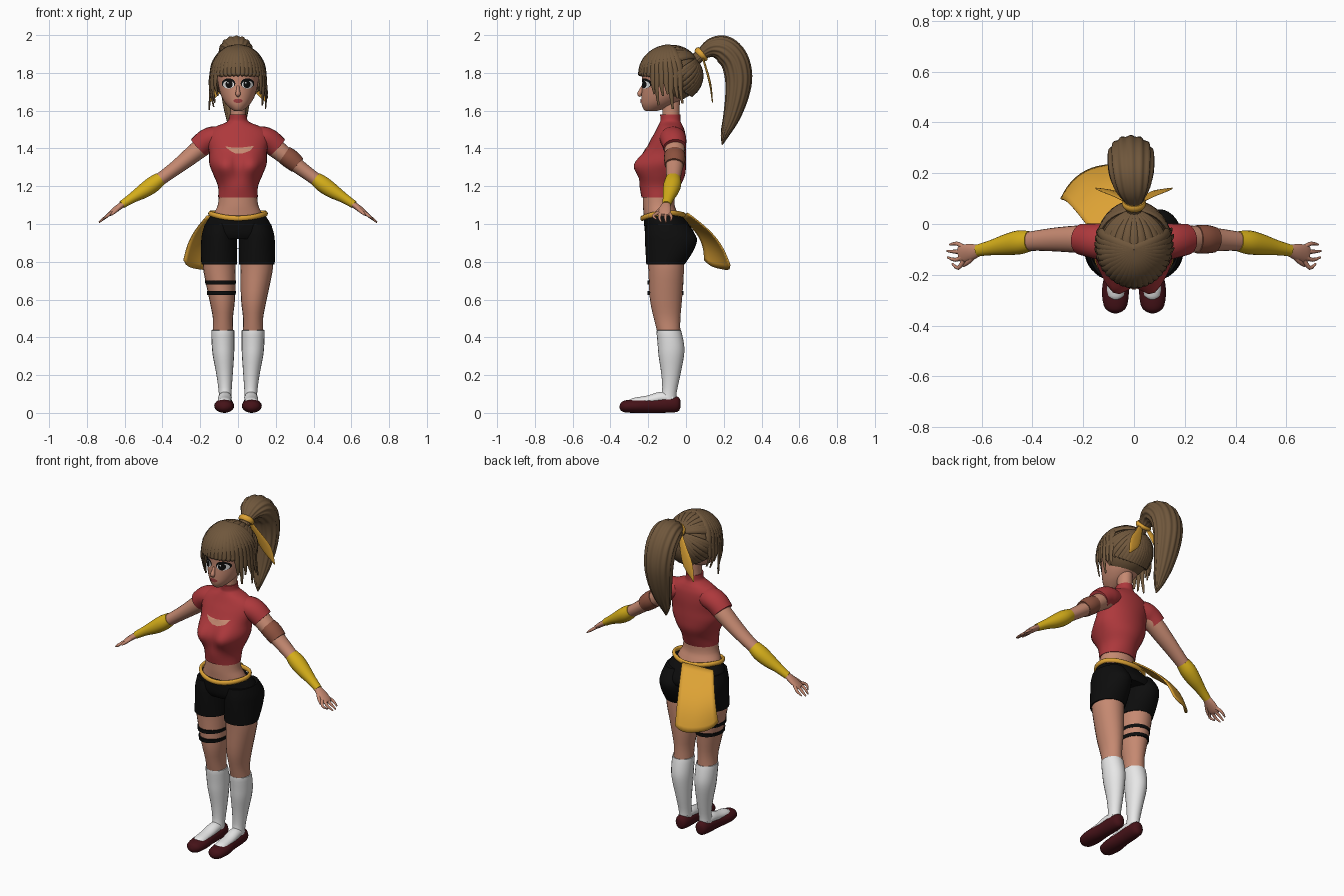
import bpy, bmesh, math, random
from mathutils import Vector
from mathutils.bvhtree import BVHTree

random.seed(4)
if "Cube" in bpy.data.objects:
    bpy.data.objects.remove(bpy.data.objects["Cube"])


def material(name, *rgb):
    m = bpy.data.materials.new(name)
    m.use_nodes = True
    m.diffuse_color = (*rgb, 1)
    m.node_tree.nodes["Principled BSDF"].inputs["Base Color"].default_value = (*rgb, 1)
    return m


SKIN = material("skin", .56, .25, .165)
HAIR = material("brown hair", .16, .095, .045)
RED = material("red cloth", .42, .04, .045)
BLACK = material("black", .004, .004, .004)
GOLD = material("golden cloth", .72, .36, .035)
YELLOW = material("yellow wrap", .66, .42, .01)
WHITE = material("white", .85, .85, .85)
MAROON = material("maroon leather", .06, .006, .009)
BROWN = material("brown leather", .27, .085, .05)
LIPS = material("lip red", .33, .05, .05)
X, Y, Z = Vector((1, 0, 0)), Vector((0, 1, 0)), Vector((0, 0, 1))


def finish(name, bm, mat):
    bmesh.ops.recalc_face_normals(bm, faces=bm.faces)
    me = bpy.data.meshes.new(name)
    bm.to_mesh(me)
    bm.free()
    me.materials.append(mat)
    me.shade_smooth()
    me.set_sharp_from_angle(angle=math.radians(50))
    ob = bpy.data.objects.new(name, me)
    bpy.context.collection.objects.link(ob)
    return ob


def spline(rows, sub, closed):
    """Smooth curve passing through every row."""
    rows = [Vector(r) for r in rows]
    k, out = len(rows), []
    at = lambda i: rows[i % k] if closed else rows[min(max(i, 0), k - 1)]
    for i in range(k if closed else k - 1):
        a, b, c, d = (at(i + j) for j in (-1, 0, 1, 2))
        for s in range(sub):
            t = s / sub
            out.append(b + (c - a) * (t / 2) + (a * 2 - b * 5 + c * 4 - d) * (t * t / 2)
                       + (b * 3 - a - c * 3 + d) * (t ** 3 / 2))
    return out if closed else out + [rows[-1]]


def loft(name, rows, mat, ref=Z, n=20, sub=3, flat=False, closed=False, ripple=0, waves=0):
    """Tube through rows of (x, y, z, half width, half depth)."""
    pts = spline(rows, sub, closed)
    bm, rings, k = bmesh.new(), [], len(pts)
    for i, p in enumerate(pts):
        c = Vector(p[:3])
        nxt = pts[(i + 1) % k if closed else min(i + 1, k - 1)]
        prv = pts[i - 1 if closed else max(i - 1, 0)]
        t = Z if flat else (Vector(nxt[:3]) - Vector(prv[:3])).normalized()
        u = (ref(c) if callable(ref) else ref).cross(t).normalized()
        v = t.cross(u)
        ring = []
        for j in range(n):
            q = math.tau * j / n
            g = 1 + ripple * math.cos(waves * q)
            ring.append(bm.verts.new(c + u * max(p[3], .001) * math.cos(q) * g
                                     + v * max(p[4], .001) * math.sin(q) * g))
        rings.append(ring)
    for i in range(k if closed else k - 1):
        a, b = rings[i], rings[(i + 1) % k]
        for j in range(n):
            bm.faces.new((a[j], a[(j + 1) % n], b[(j + 1) % n], b[j]))
    if not closed:
        bm.faces.new(rings[0])
        bm.faces.new(rings[-1])
    return finish(name, bm, mat)


def body(name, rows, mat, x=0, **kw):
    """Level sections given as (z, half width, front y, back y)."""
    return loft(name, [(x, (f + b) / 2, z, w, (b - f) / 2) for z, w, f, b in rows],
                mat, ref=Y, flat=True, n=32, **kw)


def plate(name, target, x, z, outline, mat, lift):
    """Thin patch laid on the front of a part."""
    tree = BVHTree.FromPolygons([v.co for v in target.data.vertices],
                                [p.vertices for p in target.data.polygons])
    put = lambda px, pz: Vector((px, tree.ray_cast(Vector((px, -1, pz)), Y)[0].y - lift, pz))
    bm, old, k = bmesh.new(), None, len(outline)
    for s in (.02, .25, .5, .75, 1):
        ring = [bm.verts.new(put(x + a * s, z + b * s)) for a, b in outline]
        for j in range(k):
            if old:
                bm.faces.new((old[j], old[(j + 1) % k], ring[(j + 1) % k], ring[j]))
        if not old:
            bm.faces.new(ring)
        old = ring
    ob = finish(name, bm, mat)
    if ob.data.polygons[0].normal.y > 0:
        ob.data.flip_normals()
    return ob


def oval(a, b, k=20):
    return [(a * math.cos(math.tau * i / k), b * math.sin(math.tau * i / k)) for i in range(k)]


# Torso: shirt with a shaped bust, bare midriff, neck
shirt = body("shirt", [(1.14, .105, -.235, -.055), (1.2, .106, -.245, -.03), (1.26, .13, -.24, -.005),
                       (1.32, .152, -.23, 0), (1.38, .153, -.215, 0), (1.44, .165, -.19, 0),
                       (1.485, .16, -.165, -.005), (1.515, .12, -.15, -.015), (1.535, .07, -.14, -.025),
                       (1.55, .05, -.135, -.03), (1.58, .045, -.137, -.03)], RED, sub=4)
for v in shirt.data.vertices:
    if v.co.y < -.1:
        v.co.y -= .058 * math.exp(-((abs(v.co.x) - .075) / .06) ** 2 - ((v.co.z - 1.31) / .065) ** 2)
plate("neckline_cutout", shirt, .005, 1.398,
      [(-.075, .014), (-.04, .008), (0, .006), (.04, .01), (.08, .016), (.06, -.01), (.02, -.024),
       (-.02, -.024), (-.05, -.008)], SKIN, .004)
body("midriff", [(1, .15, -.22, -.02), (1.06, .125, -.225, -.045), (1.1, .107, -.228, -.06),
                 (1.16, .1, -.228, -.06)], SKIN)
body("neck", [(1.5, .05, -.13, -.03), (1.58, .04, -.125, -.035), (1.68, .042, -.13, -.03)], SKIN)

# Shorts, belt and hip sash
body("shorts_hips", [(1.045, .145, -.225, -.025), (1, .172, -.222, .015), (.95, .185, -.216, .045),
                     (.92, .17, -.2, .04)], BLACK)
belt = []
for i in range(16):
    q = math.tau * i / 16
    belt.append((.148 * math.cos(q), -.122 + .11 * math.sin(q),
                 1.03 + .025 * math.cos(q) ** 2 + .018 * max(0, math.sin(q)), .01, .014))
loft("belt", belt, GOLD, n=10, closed=True)

bm = bmesh.new()
cols, lines = 10, 12
grid = []
for r in range(lines + 1):
    v = r / lines
    for c in range(cols + 1):
        u = c / cols
        edge = abs(2 * u - 1)
        top = Vector((-.165, -.03, 1.045)).lerp(Vector((.02, .01, 1.06)), u)
        low = Vector((-.29, .1, .775)).lerp(Vector((-.09, .235, .75)), u)
        p = top.lerp(low, v) + Vector((-.45, .8, .3)) * .05 * math.sin(math.pi * v)
        p += Vector((-.5, .8, 0)) * .04 * (1 - edge ** 2) * v
        p.z += .035 * edge ** 4 * v ** 3
        grid.append(bm.verts.new(p))
for r in range(lines):
    for c in range(cols):
        i = r * (cols + 1) + c
        bm.faces.new((grid[i], grid[i + 1], grid[i + cols + 2], grid[i + cols + 1]))
sash = finish("hip_sash", bm, GOLD)
sash.modifiers.new("thickness", "SOLIDIFY").thickness = .008

# Limbs, mirrored
for s, side in ((1, "left"), (-1, "right")):
    def part(name, rows, mat, **kw):
        return loft(side + "_" + name, [(s * r[0], *r[1:]) for r in rows], mat, **kw)

    body(side + "_shorts_leg", [(1, .075, -.21, .01), (.95, .09, -.217, .045), (.91, .095, -.217, .058),
                                (.85, .096, -.214, .035), (.785, .094, -.21, -.008)], BLACK, x=s * .1)
    part("leg", [(.1, -.108, .82, .086, .097), (.098, -.105, .75, .085, .094), (.084, -.106, .6, .068, .085),
                 (.08, -.1, .5, .053, .07), (.08, -.09, .42, .055, .06)], SKIN, ref=Y, flat=True)
    part("sock", [(.08, -.09, .437, .058, .062), (.08, -.09, .43, .061, .066), (.079, -.08, .36, .06, .07),
                  (.077, -.078, .3, .056, .067), (.071, -.08, .2, .043, .05), (.068, -.088, .11, .034, .039),
                  (.068, -.1, .06, .035, .05)], WHITE, ref=Y, flat=True)
    part("sock_instep", [(.068, -.07, .075, .03, .03), (.069, -.13, .08, .036, .032),
                         (.071, -.2, .066, .036, .026), (.072, -.28, .056, .034, .022),
                         (.072, -.295, .05, .01, .01)], WHITE)
    part("shoe", [(.067, -.03, .046, .012, .02), (.067, -.045, .046, .034, .04), (.068, -.1, .045, .042, .044),
                  (.07, -.18, .041, .043, .041), (.073, -.26, .037, .053, .037), (.073, -.32, .034, .046, .032),
                  (.073, -.343, .032, .028, .022), (.073, -.352, .032, .006, .006)], MAROON)

    part("arm", [(.14, -.06, 1.44, .045, .05), (.2, -.06, 1.4, .054, .05), (.26, -.06, 1.352, .051, .045),
                 (.33, -.062, 1.297, .045, .038), (.41, -.068, 1.238, .038, .034),
                 (.5, -.082, 1.175, .036, .032), (.61, -.103, 1.105, .02, .017)], SKIN)
    part("sleeve", [(.08, -.075, 1.46, .06, .055), (.13, -.07, 1.455, .07, .062), (.17, -.065, 1.438, .067, .062),
                    (.208, -.06, 1.405, .061, .059)], RED)
    part("wrist_wrap", [(.41, -.068, 1.24, .04, .036), (.45, -.072, 1.21, .047, .043),
                        (.5, -.081, 1.175, .042, .039), (.56, -.093, 1.138, .03, .027),
                        (.615, -.104, 1.102, .023, .021)], YELLOW)
    part("hand", [(.6, -.102, 1.112, .019, .016), (.64, -.11, 1.083, .032, .016),
                  (.675, -.117, 1.056, .034, .012), (.69, -.119, 1.046, .028, .007)], SKIN)
    for i, reach in enumerate((.055, .066, .064, .045)):
        y = -.091 - .018 * i
        part("finger_%d" % (i + 1), [(.67, y, 1.06, .009, .009),
                                     (.67 + reach / 2, y - .014 * (i - 1), 1.06 - reach * .38, .008, .008),
                                     (.67 + reach, y - .007 * i + .01, 1.06 - reach * .78, .004, .004)], SKIN, n=10)
    part("thumb", [(.625, -.122, 1.09, .01, .01), (.65, -.147, 1.068, .01, .01),
                   (.672, -.165, 1.048, .005, .005)], SKIN, n=10)

loft("upper_arm_band", [(.245, -.06, 1.367, .055, .05), (.28, -.06, 1.342, .057, .052),
                        (.315, -.062, 1.312, .051, .046)], BROWN)
for z in (.69, .635):
    x = -.098 + (.75 - z) * .09
    w = .0855 - (.75 - z) * .09
    body("thigh_strap", [(z - .01, w, -.205, -.012), (z + .01, w + .002, -.205, -.012)], BLACK, x=x)

# Head and face
head = body("head", [(1.597, .014, -.205, -.17), (1.605, .032, -.222, -.13), (1.635, .064, -.235, -.06),
                     (1.68, .09, -.236, 0), (1.74, .106, -.232, .03), (1.8, .112, -.232, .04),
                     (1.86, .103, -.215, .035), (1.91, .06, -.16, .0)], SKIN, sub=5)
loft("nose", [(0, -.228, 1.73, .007, .008), (0, -.238, 1.705, .01, .012), (0, -.246, 1.688, .014, .013),
              (0, -.24, 1.676, .008, .006)], SKIN, ref=Y, n=14)
plate("lips", head, 0, 1.652, oval(.025, .011), LIPS, .004)
for s in (-1, 1):
    plate("eyelashes", head, s * .05, 1.744, oval(.036, .027), BLACK, .002)
    plate("eye_white", head, s * .05, 1.738, oval(.03, .021), WHITE, .004)
    plate("iris", head, s * .047, 1.74, oval(.019, .021), BLACK, .006)
    plate("eye_glint", head, s * .047 - .006, 1.748, oval(.004, .004), WHITE, .008)
    plate("eyebrow", head, s * .052, 1.785, oval(.03, .004), HAIR, .003)

# Hair cap under the locks
CENTRE, SIZE = Vector((0, -.08, 1.79)), Vector((.138, .16, .146))
on_skull = lambda d, g=1: CENTRE + Vector([a * b for a, b in zip(d, SIZE)]) * g
outward = lambda p: p - CENTRE
bm = bmesh.new()
bmesh.ops.create_uvsphere(bm, u_segments=32, v_segments=20, radius=1)
for v in bm.verts:
    v.co = on_skull(v.co, .97)
face_side = [f for f in bm.faces if f.calc_center_median().y < -.1 and f.calc_center_median().z < 1.84]
bmesh.ops.delete(bm, geom=face_side, context="FACES")
finish("hair_cap", bm, HAIR)


def lock(name, path, width):
    k = len(path) - 1
    rows = [(*p, width * (1 - .75 * (i / k) ** 3), .011 * (1 - .7 * (i / k) ** 3)) for i, p in enumerate(path)]
    loft(name, rows, HAIR, ref=outward, n=8, sub=2)


# Locks swept back to the tie, from nape, temples and crown
tie = Vector((0, .83, .55)).normalized()
starts = [(math.sin(q), -math.cos(q), -.3 - .85 * max(0, -math.cos(q)))
          for q in (math.radians(75 + 10 * i) for i in range(22))]
starts += [(math.sin(q) * .9, -.25 + .1 * abs(math.sin(q)), .9 - .5 * abs(math.sin(q)))
           for q in (math.radians(-84 + 14 * i) for i in range(13))]
for d in starts:
    d = Vector(d).normalized()
    lock("swept_lock", [on_skull(d.slerp(tie, i / 6), 1 + .02 * math.sin(i / 2)) for i in range(7)], .021)

# Fringe and side locks falling from the crown
crown = Vector((0, -.12, 1)).normalized()
for i in range(25):
    deg = -108 + 9 * i
    q = math.radians(deg)
    end = Vector((math.sin(q), -math.cos(q), .04))
    path = [on_skull(crown.slerp(end.normalized(), j / 5), 1.035) for j in range(6)]
    hang = .012 if abs(deg) < 48 else random.uniform(.1, .2)
    last = path[-1]
    path.append(Vector((last.x * 1.05, last.y, last.z - hang / 2)))
    path.append(Vector((last.x * random.uniform(.9, 1.12), last.y + .01, last.z - hang)))
    lock("fringe_lock", path, .023)

# Ponytail, tie and ribbon ends
loft("ponytail", [(0, .05, 1.87, .03, .03), (0, .09, 1.905, .032, .036), (-.005, .14, 1.932, .052, .068),
                  (-.01, .2, 1.925, .07, .086), (-.012, .255, 1.87, .072, .09), (-.012, .278, 1.78, .07, .086),
                  (-.01, .27, 1.68, .06, .076), (-.008, .242, 1.57, .044, .056),
                  (-.005, .208, 1.48, .024, .03), (0, .192, 1.42, .003, .003)],
     HAIR, ref=X, n=72, sub=4, ripple=.045, waves=14)
loft("hair_tie", [(0, .072, 1.888, .038, .042), (0, .082, 1.898, .044, .048), (0, .092, 1.906, .038, .042)],
     GOLD, ref=X)
for s in (-1, 1):
    loft("ribbon_end", [(s * .02, .085, 1.89, .012, .004), (s * .06, .11, 1.81, .026, .005),
                        (s * .105, .13, 1.73, .034, .005), (s * .15, .14, 1.645, .003, .003)],
         GOLD, ref=Y, n=10)
